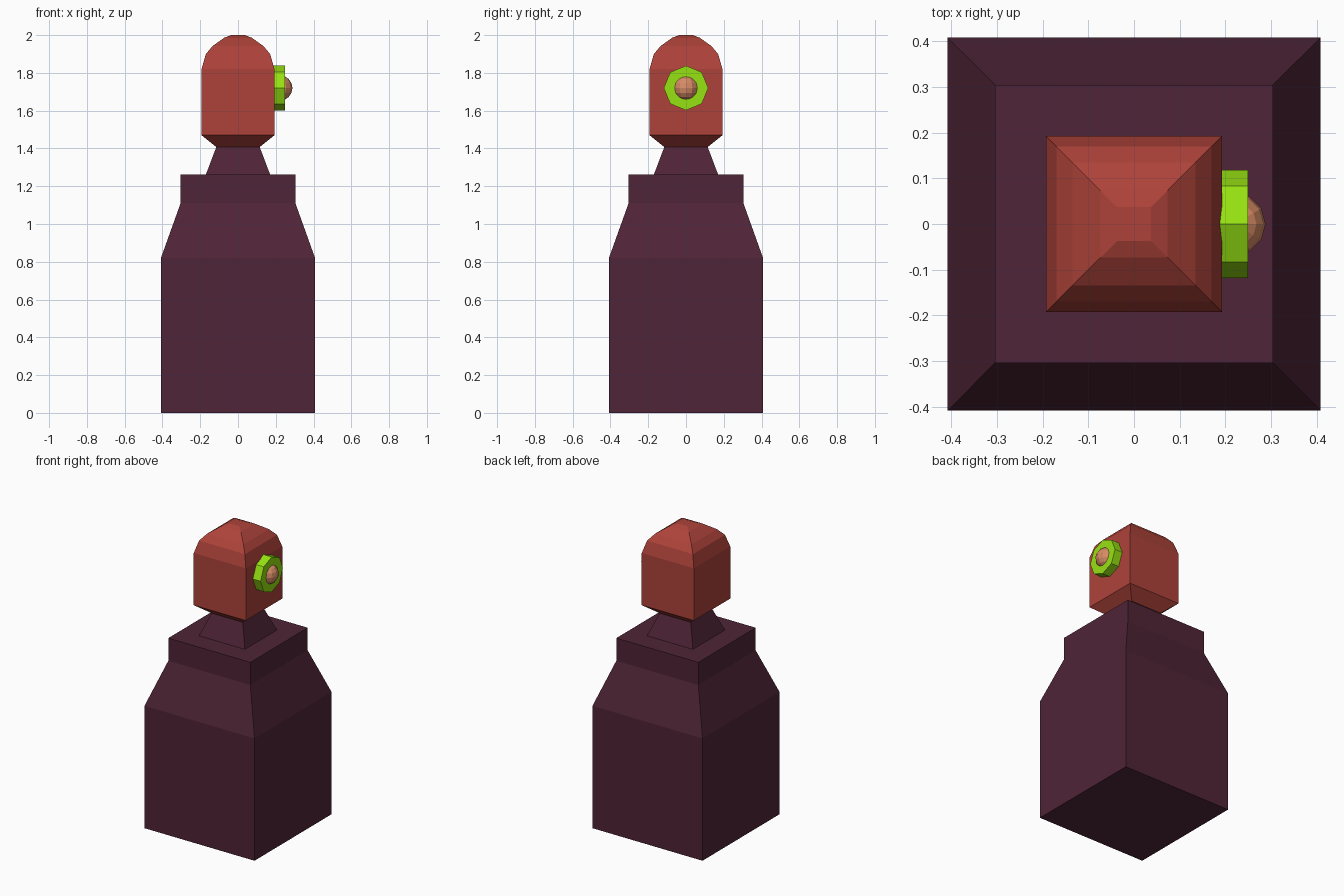
import bpy, bmesh, math
from mathutils import Matrix

cube = bpy.data.objects.get("Cube")
if cube:
    bpy.data.objects.remove(cube, do_unlink=True)


def material(name, r, g, b):
    m = bpy.data.materials.new(name)
    m.use_nodes = True
    m.diffuse_color = (r, g, b, 1)
    m.node_tree.nodes["Principled BSDF"].inputs["Base Color"].default_value = (r, g, b, 1)
    return m


plum = material("dark plum", 0.078, 0.018, 0.038)
red = material("brick red", 0.42, 0.055, 0.042)
green = material("lime green", 0.31, 0.76, 0.006)
orange = material("soft orange", 0.68, 0.26, 0.13)


def finish(name, bm, mat):
    bmesh.ops.recalc_face_normals(bm, faces=bm.faces)
    mesh = bpy.data.meshes.new(name)
    bm.to_mesh(mesh)
    bm.free()
    mesh.materials.append(mat)
    ob = bpy.data.objects.new(name, mesh)
    bpy.context.collection.objects.link(ob)
    return ob


def loft(name, profile, mat, sides=4, matrix=None):
    """Stack of regular rings from (radius, height); square radii are half widths."""
    bm = bmesh.new()
    turn = math.pi / 4 if sides == 4 else 0
    grow = math.sqrt(2) if sides == 4 else 1
    angles = [turn + math.tau * i / sides for i in range(sides)]
    rings = [[bm.verts.new((grow * r * math.cos(a), grow * r * math.sin(a), z))
              for a in angles] for r, z in profile]
    for low, high in zip(rings, rings[1:]):
        for i in range(sides):
            j = (i + 1) % sides
            bm.faces.new((low[i], low[j], high[j], high[i]))
    bm.faces.new(rings[0][::-1])
    bm.faces.new(rings[-1])
    if matrix:
        bm.transform(matrix)
    return finish(name, bm, mat)


# Square base with sloping shoulders
loft("body", [(0.408, 0), (0.408, 0.82), (0.304, 1.11), (0.304, 1.262)], plum)

# Tapered neck
loft("neck", [(0.17, 1.262), (0.114, 1.41)], plum)

# Square domed head
loft("head", [(0.114, 1.407), (0.193, 1.47), (0.193, 1.82), (0.17, 1.9),
              (0.135, 1.942), (0.073, 1.986), (0.037, 2.0)], red)

# Eight-sided collar on the side of the head
side = Matrix.Translation((0.186, 0, 1.72)) @ Matrix.Rotation(math.pi / 2, 4, "Y")
loft("eye_collar", [(0.118, 0), (0.118, 0.064)], green, 8, side)

# Faceted ball set in the collar
bm = bmesh.new()
bmesh.ops.create_uvsphere(bm, u_segments=12, v_segments=8, radius=0.068)
bm.transform(Matrix.Translation((0.22, 0, 1.72)))
finish("eye_ball", bm, orange)
